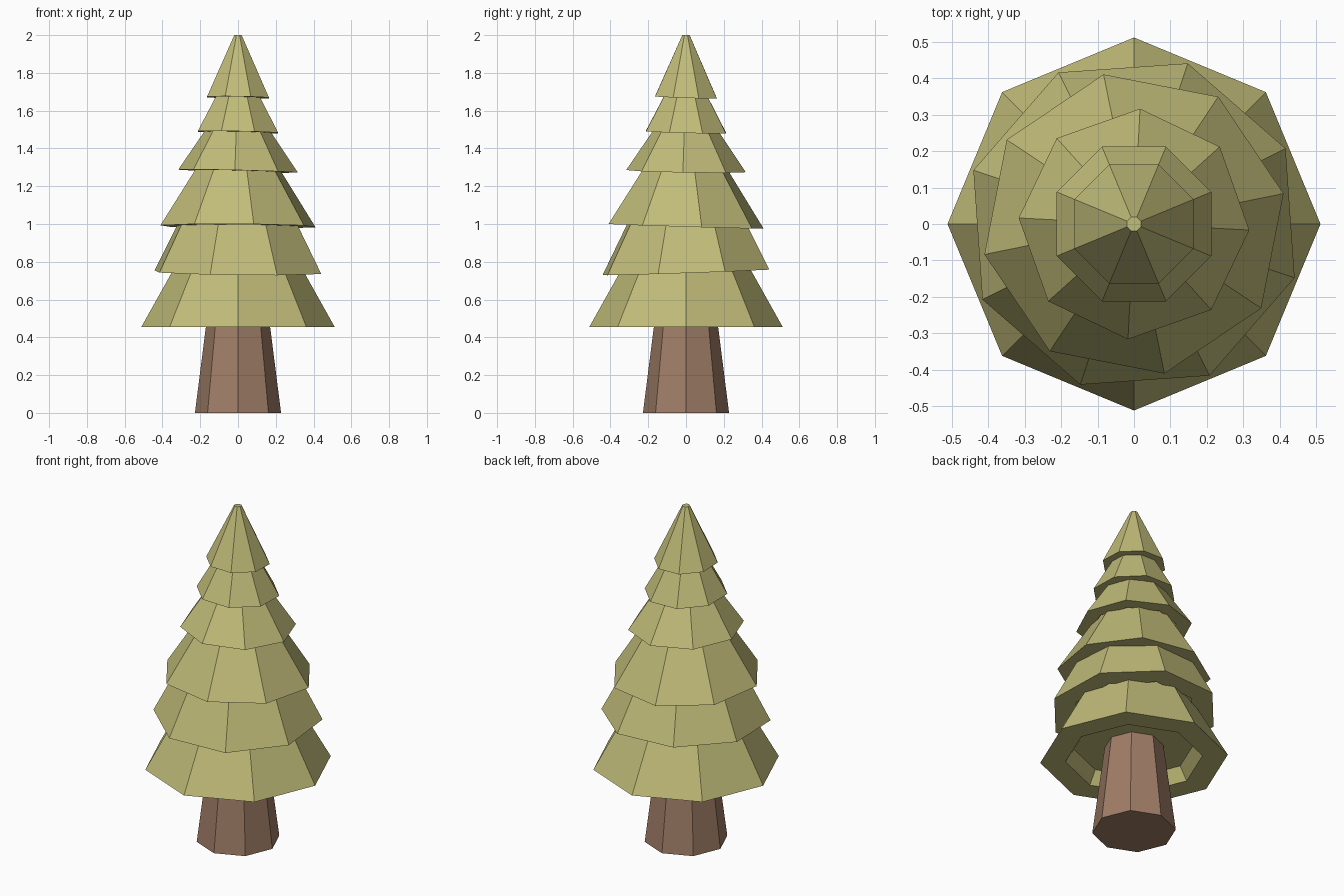
import bpy, bmesh, math

if "Cube" in bpy.data.objects:
    bpy.data.objects.remove(bpy.data.objects["Cube"])

SIDES = 8


def material(name, rgb):
    m = bpy.data.materials.new(name)
    m.diffuse_color = (*rgb, 1)
    m.use_nodes = True
    m.node_tree.nodes["Principled BSDF"].inputs["Base Color"].default_value = m.diffuse_color
    return m


leaf = material("olive_green", (0.53, 0.50, 0.19))
bark = material("brown_bark", (0.35, 0.205, 0.135))


def stacked_rings(name, rings, mat, angle=0, tilt=(0, 0)):
    """Closed octagonal solid through (radius, z) rings, first and last capped."""
    bm = bmesh.new()
    loops = []
    for r, z in rings:
        loop = []
        for i in range(SIDES):
            a = math.radians(angle) + math.tau * i / SIDES
            x, y = r * math.cos(a), r * math.sin(a)
            loop.append(bm.verts.new((x, y, z + tilt[0] * x + tilt[1] * y)))
        loops.append(loop)
    for lo, hi in zip(loops, loops[1:]):
        for i in range(SIDES):
            j = (i + 1) % SIDES
            bm.faces.new((lo[i], lo[j], hi[j], hi[i]))
    bm.faces.new(loops[0][::-1])
    bm.faces.new(loops[-1])
    bmesh.ops.recalc_face_normals(bm, faces=bm.faces)
    me = bpy.data.meshes.new(name)
    bm.to_mesh(me)
    bm.free()
    me.materials.append(mat)
    ob = bpy.data.objects.new(name, me)
    bpy.context.collection.objects.link(ob)
    return ob


# Tapered trunk, ending inside the hollow of the lowest tier
stacked_rings("trunk", [(0.228, 0), (0.16, 0.535)], bark)

# Foliage tiers: bottom radius, bottom z, top radius, top z, twist, tilt in x and y
tiers = [
    (0.512, 0.455, 0.33, 0.78, 0, (0, 0)),
    (0.465, 0.745, 0.315, 1.035, 26.5, (-0.011, 0.034)),
    (0.419, 0.988, 0.205, 1.325, 11.5, (-0.007, -0.030)),
    (0.317, 1.280, 0.145, 1.535, -3, (-0.025, -0.017)),
    (0.230, 1.486, 0.105, 1.71, 22.5, (-0.020, -0.025)),
    (0.177, 1.670, 0.021, 2.0, 22.5, (-0.016, -0.035)),
]
for n, (r, z, rt, zt, angle, tilt) in enumerate(tiers, 1):
    depth = 0.15 * r
    # recessed ceiling, flat rim underneath, sloping outside, flat cap
    rings = [(0.64 * r, z + depth), (0.73 * r, z), (r, z), (rt, zt)]
    stacked_rings(f"foliage_tier_{n}", rings, leaf, angle, tilt)
